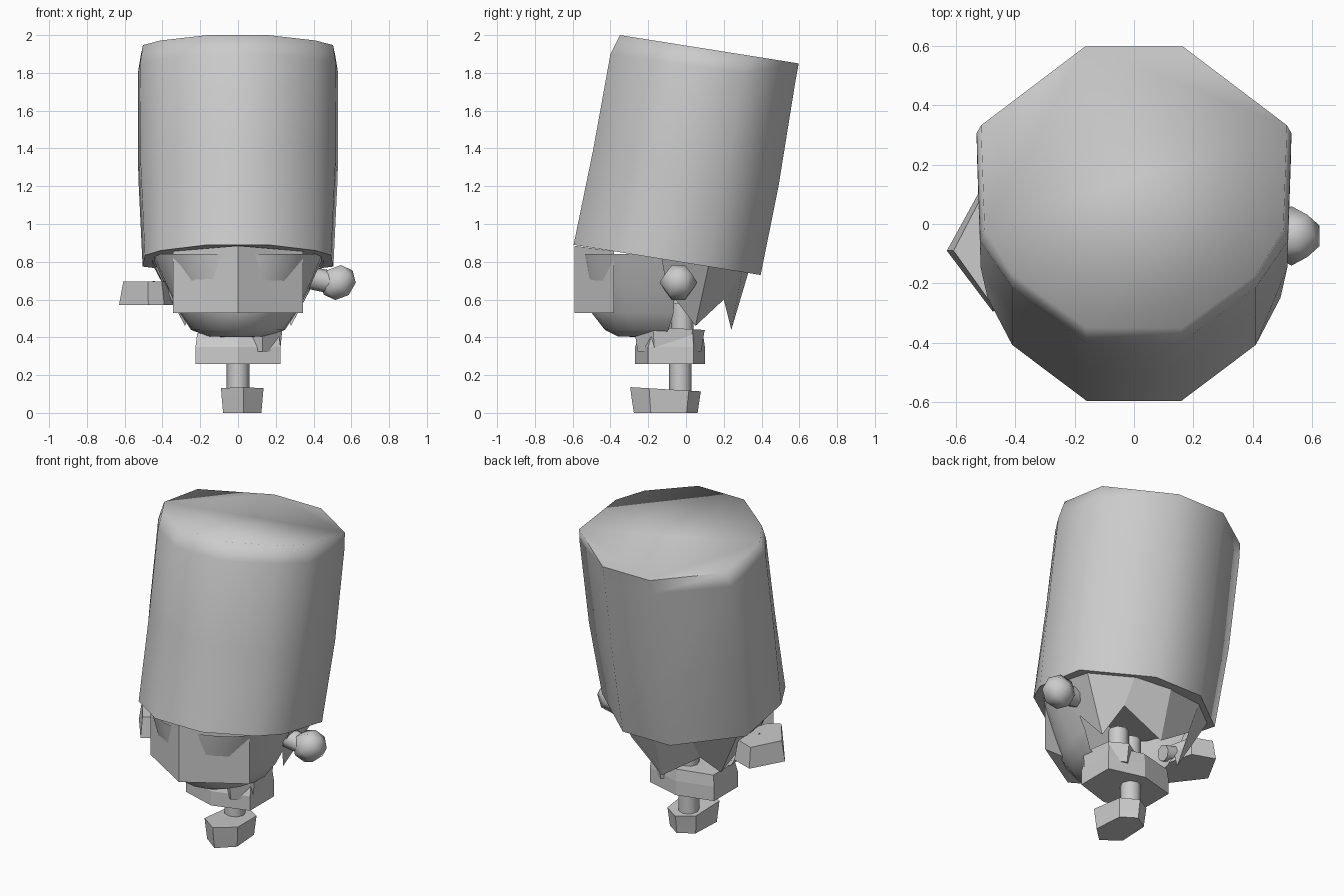
import bpy, bmesh
from math import sin, cos, pi, radians
from mathutils import Vector

if "Cube" in bpy.data.objects:
    bpy.data.objects.remove(bpy.data.objects["Cube"])


def make(name, verts, faces, smooth=None):
    me = bpy.data.meshes.new(name)
    me.from_pydata([tuple(v) for v in verts], [], faces)
    bm = bmesh.new()
    bm.from_mesh(me)
    bmesh.ops.recalc_face_normals(bm, faces=bm.faces)
    bm.to_mesh(me)
    bm.free()
    ob = bpy.data.objects.new(name, me)
    bpy.context.collection.objects.link(ob)
    if smooth:
        bpy.ops.object.select_all(action='DESELECT')
        ob.select_set(True)
        bpy.context.view_layer.objects.active = ob
        bpy.ops.object.shade_smooth_by_angle(angle=radians(smooth))
    return ob


def loft(name, rings, smooth=None, closed=True):
    """Skin equal-length rings; closed ones loop round and get caps."""
    n = len(rings[0])
    verts = [v for r in rings for v in r]
    faces = [(k*n+i, k*n+(i+1) % n, (k+1)*n+(i+1) % n, (k+1)*n+i)
             for k in range(len(rings)-1) for i in range(n if closed else n-1)]
    if closed:
        faces += [tuple(range(n)), tuple((len(rings)-1)*n+i for i in range(n))]
    return make(name, verts, faces, smooth)


def hat_ring(w, y0, y1, z0, z1):
    """Ten-sided ring: half widths against distance from front (0) to back (1)."""
    half = [(.16, 0), (.41, .19), (w-.012, .35), (w, .72), (.165, 1)]
    right = [(x, y0+(y1-y0)*t, z0+(z1-z0)*t) for x, t in half]
    return right + [(-x, y, z) for x, y, z in reversed(right)]


# Tall hat leaning back
loft("tall_hat", [hat_ring(.505, -.595, .395, .89, .73),
                  hat_ring(.528, -.49, .49, 1.40, 1.20),
                  hat_ring(.530, -.40, .58, 1.90, 1.76),
                  hat_ring(.515, -.35, .597, 2.0, 1.85)], 85)


# Face: front half shell, open at the back
def face_arc(rx, yc, ry, z):
    return [(rx*sin(a), yc-ry*cos(a), z)
            for a in [radians(-95+19*i) for i in range(11)]]


loft("face", [face_arc(.03, -.16, .04, .40),
              face_arc(.16, -.14, .22, .405),
              face_arc(.25, -.12, .31, .44),
              face_arc(.31, -.10, .40, .53),
              face_arc(.39, -.10, .43, .68),
              face_arc(.46, -.10, .45, .84)], 60, closed=False)

# Wedge-shaped panel below the front of the hat
plan = [(-.345, -.38), (0, -.59), (.345, -.38)]
loft("face_panel", [[(x, y, .53) for x, y in plan],
                    [(x, y, .885 if not x else .855) for x, y in plan]])

# Zigzag hair around the back, under the hat rim
top = [(.46, -.13, .82), (.45, .12, .78), (.24, .30, .76)]
low = [(.38, -.10, .66), (.28, .05, .46), (.24, .20, .60)]


def mirrored(pts, middle):
    return pts + [middle] + [(-x, y, z) for x, y, z in reversed(pts)]


loft("hair", [mirrored(top, (0, .335, .76)), mirrored(low, (0, .24, .44))],
     closed=False)

# Skirt-like torso
body = [(-.18, -.2), (0, -.27), (.18, -.2), (.18, .04), (.0, .10), (-.18, .04)]
loft("torso", [[(x*1.25, y, .26) for x, y in body],
               [(x*1.25, y, .35) for x, y in body],
               [(x*1.2, y*.9, .42) for x, y in body]])


def tube(name, a, b, r, n=8):
    a, b = Vector(a), Vector(b)
    q = (b-a).to_track_quat('Z', 'Y')
    loft(name, [[p + q @ Vector((r*cos(2*pi*i/n), r*sin(2*pi*i/n), 0))
                 for i in range(n)] for p in (a, b)], 50)


# Legs and short arms
tube("standing_leg", (0, -.03, .08), (0, -.03, .56), .06)
tube("raised_leg", (.10, -.02, .40), (.10, -.02, .58), .06)
tube("left_limb", (-.30, -.1, .62), (-.46, -.09, .65), .05)
tube("right_arm", (.36, -.06, .72), (.50, -.05, .69), .06)


# Chunky six-sided feet
def foot(name, x, y, z):
    shape = [(-.11, -.10), (.01, -.19), (.115, -.09),
             (.10, .12), (.0, .185), (-.10, .12)]
    rings = []
    for h, k in ((0, .90), (.10, .98), (.125, 1)):
        rings.append([(x+px*k, y+py*k, z+h-(.06*py if h > .11 else 0))
                      for px, py in shape])
    loft(name, rings, 50)


foot("standing_foot", .02, -.105, 0)
foot("raised_foot", .12, -.085, .325)

# Flat hexagonal block at the left side
plan = [(-.63, -.09), (-.52, .11), (-.38, .06), (-.34, -.1), (-.39, -.25), (-.475, -.295)]
loft("left_foot", [[(x, y, .57) for x, y in plan],
                   [(-.48+(x+.48)*.85, -.09+(y+.09)*.9, .695) for x, y in plan]])

# Faceted hand at the right side
bpy.ops.mesh.primitive_uv_sphere_add(segments=6, ring_count=4, radius=.1,
                                     location=(.53, -.04, .69),
                                     rotation=(0, radians(50), 0))
bpy.context.object.name = "right_hand"
bpy.ops.object.shade_smooth_by_angle(angle=radians(60))
